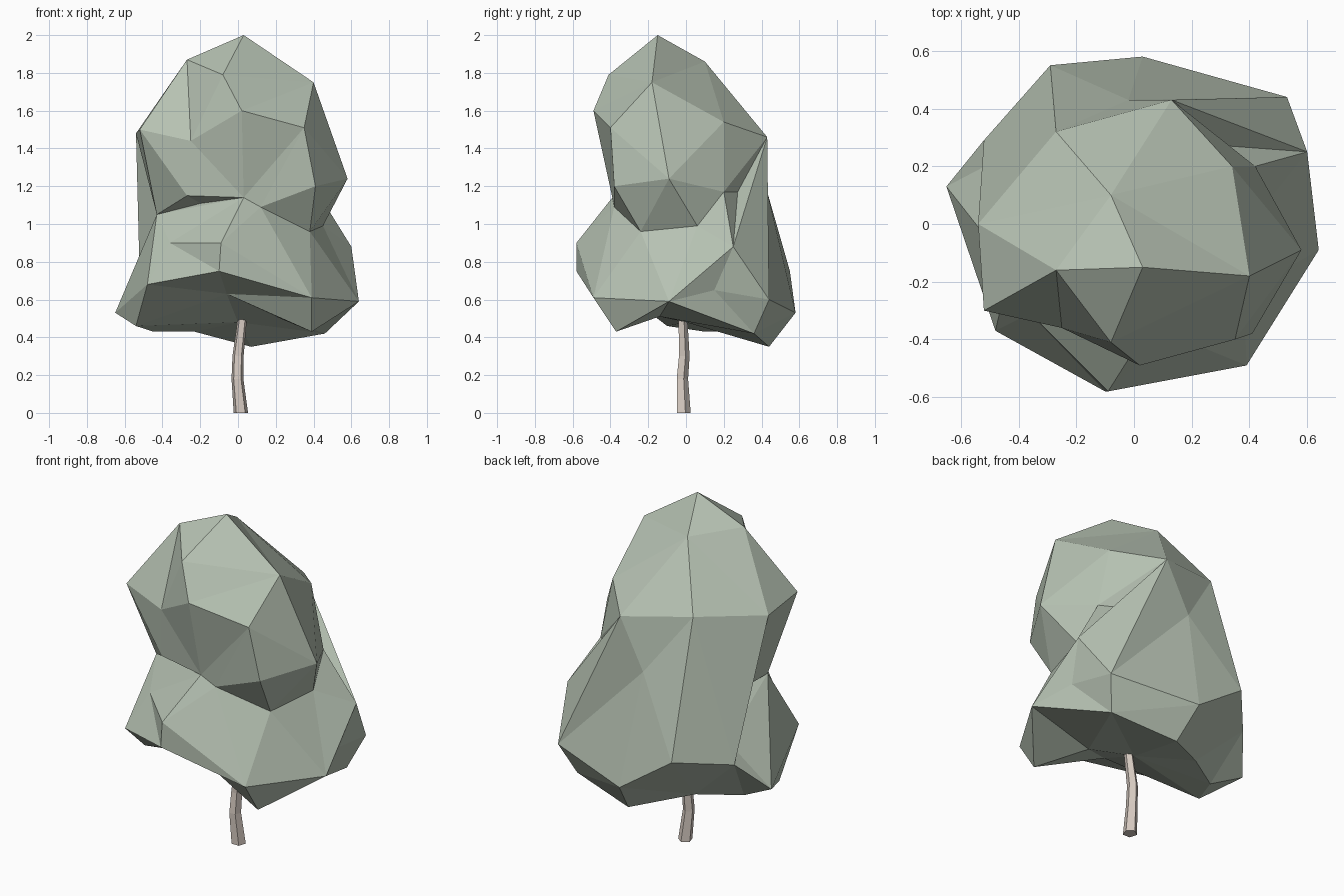
import bpy, bmesh, math
from mathutils import Vector

if "Cube" in bpy.data.objects:
    bpy.data.objects.remove(bpy.data.objects["Cube"])


def material(name, rgb):
    m = bpy.data.materials.new(name)
    m.diffuse_color = (*rgb, 1)
    m.use_nodes = True
    m.node_tree.nodes["Principled BSDF"].inputs["Base Color"].default_value = m.diffuse_color
    return m


def add_object(name, bm, mat):
    bmesh.ops.recalc_face_normals(bm, faces=bm.faces)
    me = bpy.data.meshes.new(name)
    bm.to_mesh(me)
    bm.free()
    me.materials.append(mat)
    ob = bpy.data.objects.new(name, me)
    bpy.context.collection.objects.link(ob)
    return ob


def wrap(points, centre, stretch):
    """Skin points into one closed faceted surface, linked by their direction from centre."""
    bm = bmesh.new()
    home = {}
    for p in points:
        d = Vector(p) - Vector(centre)
        d = Vector([a / s for a, s in zip(d, stretch)]).normalized()
        home[bm.verts.new(d)] = Vector(p)
    bmesh.ops.convex_hull(bm, input=list(bm.verts))
    for v, p in home.items():
        if v.is_valid:
            v.co = p
    return bm


leaf = material("leaf_green", (.47, .54, .45))

# Points shared between the leaf masses
neck = [(.38, -.24, .96), (.45, .06, .99), (.42, .20, 1.17), (.12, -.38, 1.09),
        (.03, -.39, 1.14), (-.43, -.15, 1.05), (-.02, .43, 1.17)]
back_top = [(.13, .43, 1.46), (-.27, .32, 1.52), (-.54, 0, 1.48)]
back_low = [(.60, .25, .88), (.53, .44, .6), (.03, .58, .53), (-.29, .55, .75),
            (-.52, .29, .70)]

# Crown: rounded upper mass that overhangs on the right
top = [(.03, -.15, 2), (-.27, -.16, 1.87), (-.08, .10, 1.86), (.40, -.18, 1.75),
       (-.08, -.41, 1.79), (.02, -.49, 1.6), (-.52, -.30, 1.5), (.34, .20, 1.54),
       (.35, -.40, 1.51), (-.25, -.36, 1.44), (.41, -.38, 1.2), (.58, -.09, 1.24),
       (-.27, -.33, 1.15), (-.43, .20, 1.05), (0, 0, 1)]
add_object("crown", wrap(top + back_top + neck, (0, -.03, 1.4), (.5, .45, .55)), leaf)

# Skirt: flared lower mass with a hollow underside
flare = [(-.09, -.58, .9), (-.10, -.58, .75), (.39, -.49, .61), (.64, -.09, .59),
         (-.65, .13, .53), (-.48, -.37, .68), (.56, .15, .65), (-.36, -.31, .9),
         (-.44, .24, .8), (0, 0, 1.3)]
underside = [(.39, -.37, .43), (.46, .36, .42), (.07, .44, .35), (-.45, .10, .43),
             (-.54, -.10, .46), (-.06, -.32, .63), (.2, -.14, .51), (0, 0, .48),
             (-.23, .24, .43)]
add_object("skirt", wrap(flare + back_low + underside + neck, (0, 0, .86), (.6, .6, .52)), leaf)

# Back slope: long facets running from the crown down to the skirt
add_object("back_slope", wrap(back_top + back_low + [(-.02, .43, 1.17), (0, -.1, 1)],
                              (0, 0, .98), (.55, .55, .8)), leaf)

# Trunk: slim five-sided stem with a slight bend
bm = bmesh.new()
rings = []
for x, y, z, r in [(.015, -.015, 0, .04), (-.003, -.022, .18, .033),
                   (.0, -.012, .3, .031), (.03, -.02, .56, .024)]:
    rings.append([bm.verts.new((x + r * math.cos(a), y + r * math.sin(a), z))
                  for a in (math.tau * i / 5 + .3 for i in range(5))])
for lo, hi in zip(rings, rings[1:]):
    for i in range(5):
        j = (i + 1) % 5
        bm.faces.new((lo[i], lo[j], hi[j], hi[i]))
bm.faces.new(rings[0])
bm.faces.new(rings[-1])
add_object("trunk", bm, material("bark", (.68, .60, .54)))
